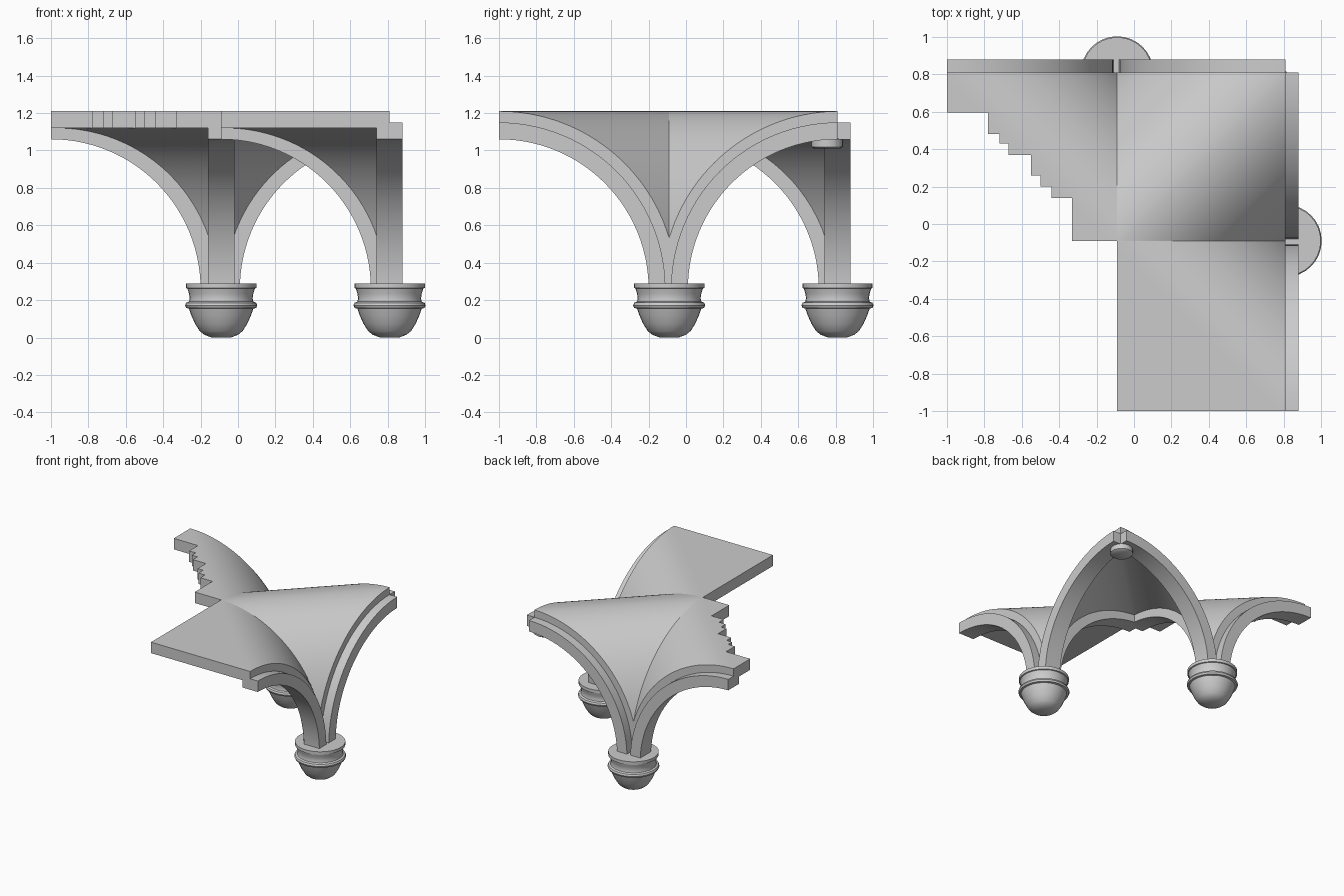
import bpy, bmesh, math

if "Cube" in bpy.data.objects:
    bpy.data.objects.remove(bpy.data.objects["Cube"])

COL_A = (-0.09, 0.81)      # column on the back side
COL_B = (0.81, -0.09)      # column on the right side
Z0 = 0.26                  # springing height of all arches


def finish(name, bm, angle=35):
    bmesh.ops.recalc_face_normals(bm, faces=bm.faces)
    me = bpy.data.meshes.new(name)
    bm.to_mesh(me)
    bm.free()
    ob = bpy.data.objects.new(name, me)
    bpy.context.collection.objects.link(ob)
    bpy.ops.object.select_all(action='DESELECT')
    ob.select_set(True)
    bpy.context.view_layer.objects.active = ob
    bpy.ops.object.shade_smooth_by_angle(angle=math.radians(angle))
    return ob


def rib(name, col, direction, span, half=0.07, n=28):
    """Quarter-arch rib with a rectangular section, rising away from a column."""
    bm = bmesh.new()
    dx, dy = direction
    rings = []
    for i in range(n + 1):
        a = math.pi / 2 * i / n
        ring = []
        for r, w in ((0.80, -half), (0.80, half), (0.89, half), (0.89, -half)):
            d = span - r * math.cos(a)
            ring.append(bm.verts.new((col[0] + dx * d - dy * w,
                                      col[1] + dy * d + dx * w,
                                      Z0 + r * math.sin(a))))
        rings.append(ring)
    for p, q in zip(rings, rings[1:]):
        for k in range(4):
            bm.faces.new((p[k], p[(k + 1) % 4], q[(k + 1) % 4], q[k]))
    bm.faces.new(rings[0])
    bm.faces.new(rings[-1])
    finish(name, bm)


def arc(s, r, c):
    d = max(c - s, 0)
    return Z0 + math.sqrt(max(r * r - d * d, 0))


def web(name, xs, ys, dist, flip, keep=lambda x, y: True):
    """Curved vault slab: height depends on the level distance from the column."""
    bm = bmesh.new()
    top, low = {}, {}
    for i, x in enumerate(xs):
        for j, y in enumerate(ys):
            s = dist(x, y)
            top[i, j] = bm.verts.new((x, y, arc(s, 0.95, 0.91)))
            low[i, j] = bm.verts.new((x, y, arc(s, 0.86, 0.95)))
    edges = {}
    for i in range(len(xs) - 1):
        for j in range(len(ys) - 1):
            if not keep((xs[i] + xs[i + 1]) / 2, (ys[j] + ys[j + 1]) / 2):
                continue
            a, b, c, d = (i, j), (i + 1, j), (i + 1, j + 1), (i, j + 1)
            tris = ((a, b, d), (b, c, d)) if flip else ((a, b, c), (a, c, d))
            for t in tris:
                bm.faces.new([top[k] for k in t])
                bm.faces.new([low[k] for k in reversed(t)])
                for e in zip(t, t[1:] + t[:1]):
                    edges[frozenset(e)] = edges.get(frozenset(e), []) + [e]
    # close the open rim
    for uses in edges.values():
        if len(uses) == 1:
            p, q = uses[0]
            bm.faces.new((top[q], top[p], low[p], low[q]))
    loose = [v for v in bm.verts if not v.link_faces]
    bmesh.ops.delete(bm, geom=loose, context='VERTS')
    finish(name, bm)


def span(a, b, n=30):
    return [a + (b - a) * i / n for i in range(n + 1)]


def lathe(name, center, profile, n=32):
    bm = bmesh.new()
    rings = [[bm.verts.new((center[0] + r * math.cos(2 * math.pi * k / n),
                            center[1] + r * math.sin(2 * math.pi * k / n), z))
              for k in range(n)] for r, z in profile]
    for p, q in zip(rings, rings[1:]):
        for k in range(n):
            bm.faces.new((p[k], p[(k + 1) % n], q[(k + 1) % n], q[k]))
    bm.faces.new(rings[0])
    bm.faces.new(rings[-1])
    finish(name, bm)


# Corbel capitals under the springing points
CAPITAL = [(0.05, 0.0), (0.09, 0.015), (0.115, 0.035), (0.14, 0.075), (0.16, 0.12),
           (0.172, 0.155), (0.187, 0.158), (0.193, 0.172), (0.187, 0.186),
           (0.172, 0.192), (0.168, 0.21), (0.172, 0.235), (0.18, 0.262),
           (0.188, 0.265), (0.188, 0.29), (0.15, 0.29)]
for label, col in (("back", COL_A), ("right", COL_B)):
    lathe(label + "_capital", col, CAPITAL)

# Arched ribs leaving each column
rib("back_rib_left", COL_A, (-1, 0), 0.91)
rib("back_rib_right", COL_A, (1, 0), 0.90)
rib("back_cross_rib", COL_A, (0, -1), 0.90)
rib("right_rib_front", COL_B, (0, -1), 0.91)
rib("right_rib_back", COL_B, (0, 1), 0.90)
rib("right_cross_rib", COL_B, (-1, 0), 0.90)

# Vault webs: corner bay with diagonal ridge, then the front bay
web("corner_web", span(-0.09, 0.81), span(-0.09, 0.81),
    lambda x, y: 0.9 - abs(x - y), False)
web("front_web", span(-0.09, 0.81), span(-1.0, -0.09),
    lambda x, y: 0.72 - x - y, True)

# Left bay, cut in steps along its open edge
STEPS = [(0.14, -0.33), (0.20, -0.44), (0.26, -0.50), (0.37, -0.55),
         (0.43, -0.67), (0.48, -0.72), (0.595, -0.78), (0.81, -1.0)]


def inside_steps(x, y):
    return x > next(lim for top, lim in STEPS if y < top)


def merged(base, extra):
    pts = [v for v in base if min(abs(v - e) for e in extra) > 0.012]
    return sorted(pts + [e for e in extra])


web("left_web",
    merged(span(-1.0, -0.09), [lim for _, lim in STEPS]),
    merged(span(-0.09, 0.81), [top for top, _ in STEPS]),
    lambda x, y: 0.72 - x - y, True, inside_steps)

# Small boss under the corner crown
lathe("corner_boss", (0.755, 0.755),
      [(0.07, 1.01), (0.085, 1.02), (0.085, 1.06), (0.07, 1.075), (0.07, 1.14)], 20)
